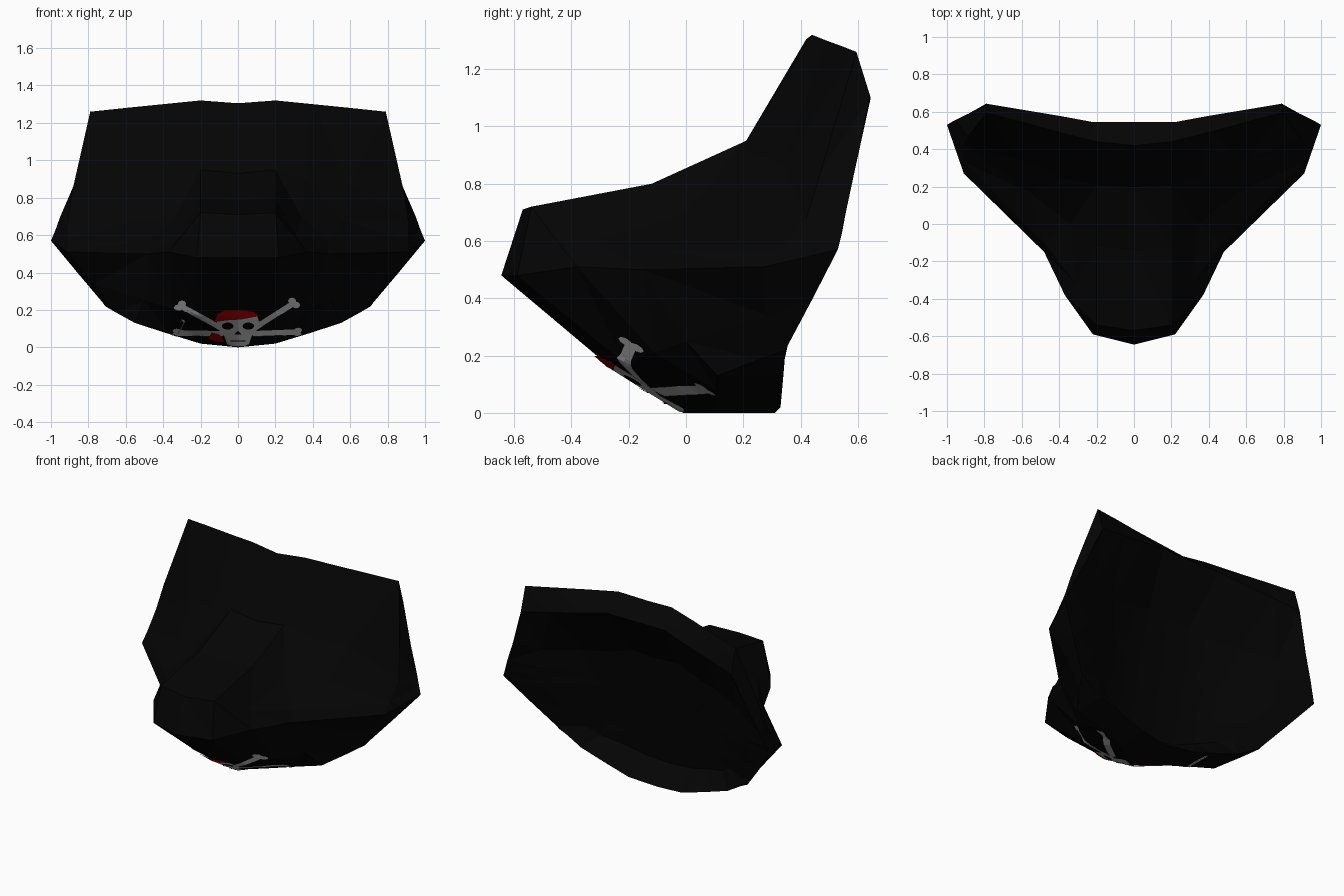
import bpy, bmesh, math
from mathutils import Vector
from mathutils.bvhtree import BVHTree

if "Cube" in bpy.data.objects:
    bpy.data.objects.remove(bpy.data.objects["Cube"])


def material(name, rgb):
    m = bpy.data.materials.new(name)
    m.diffuse_color = (*rgb, 1)
    m.use_nodes = True
    m.node_tree.nodes["Principled BSDF"].inputs["Base Color"].default_value = m.diffuse_color
    return m


BLACK = material("black cloth", (0.0013, 0.0013, 0.0013))
BONE = material("bone white", (0.6, 0.6, 0.6))
RED = material("red scarf", (0.42, 0.001, 0.002))


def make_object(name, bm, mat):
    me = bpy.data.meshes.new(name)
    bm.to_mesh(me)
    me.materials.append(mat)
    ob = bpy.data.objects.new(name, me)
    bpy.context.collection.objects.link(ob)
    return ob


# Half cross-sections from centre line to back rim, top to bottom
top_edge = [(0, .42, 1.305), (.2, .44, 1.32), (.4, .49, 1.30), (.6, .545, 1.28), (.79, .595, 1.26)]
brow = [(0, .2, .93), (.2, .21, .95), (.36, .24, .90), (.6, .34, .87), (.885, .47, .84)]
bridge = [(0, -.14, .785), (.2, -.12, .80), (.34, 0, .70), (.56, .17, .68), (.91, .42, .68)]
nose = [(0, -.57, .71), (.2, -.54, .72), (.31, -.32, .60), (.48, -.1, .57), (.91, .33, .57)]
ridge = [(0, -.645, .48), (.22, -.59, .48), (.37, -.38, .51), (.48, -.15, .50), (.91, .27, .51)]
chin = [(0, -.27, .165), (.2, -.21, .17), (.36, -.11, .21), (.5, .0, .25), (.77, .28, .34)]
under = [(0, -.01, 0), (.2, .11, .02), (.37, .11, .075), (.55, .11, .13), (.65, .25, .185)]
neck = [(0, .31, 0), (.2, .33, .02), (.38, .335, .075), (.55, .34, .13), (.65, .345, .19)]
rim = [(.785, .645, 1.10), (.885, .59, .85), (.95, .558, .70), (.975, .545, .63),
       (1, .53, .57), (.855, .44, .395), (.72, .355, .235), (.71, .35, .22)]
rows = [top_edge, brow, bridge, nose, ridge, chin, under, neck]
outer = [[Vector(p) for p in r] + [Vector(e)] for r, e in zip(rows, rim)]


def lining(i, j, p):
    """Matching point on the shallow hollow back."""
    if j == 5 or i == 7:
        return p.copy()
    if i == 0:
        t = max(0, (p.x - .2) / .6)
        return Vector((p.x * 1.1 if j < 2 else p.x, .545 + .1 * t, 1.21 - .11 * t))
    q = p.lerp(Vector((0, .45, .62)), .17)
    q.y = .3 + .2 * q.z + .11 * q.x ** 2 - .15 * max(0, 1 - (q.x / .8) ** 2)
    return q


inner = [[lining(i, j, p) for j, p in enumerate(r)] for i, r in enumerate(outer)]

# Mask shell: outer skin, lining and top edge, mirrored
bm = bmesh.new()


def quad(*pts):
    if len({tuple(p) for p in pts}) > 2:
        bm.faces.new([bm.verts.new(p) for p in pts])


for i in range(7):
    for j in range(5):
        quad(outer[i][j], outer[i + 1][j], outer[i + 1][j + 1], outer[i][j + 1])
        quad(inner[i][j], inner[i][j + 1], inner[i + 1][j + 1], inner[i + 1][j])
for j in range(5):
    quad(outer[0][j], outer[0][j + 1], inner[0][j + 1], inner[0][j])
dup = bmesh.ops.duplicate(bm, geom=bm.verts[:] + bm.faces[:])["geom"]
for v in dup:
    if isinstance(v, bmesh.types.BMVert):
        v.co.x = -v.co.x
bmesh.ops.reverse_faces(bm, faces=[f for f in dup if isinstance(f, bmesh.types.BMFace)])
bmesh.ops.remove_doubles(bm, verts=bm.verts, dist=0.001)
bmesh.ops.dissolve_degenerate(bm, edges=bm.edges, dist=0.0005)
bmesh.ops.triangulate(bm, faces=bm.faces)
bmesh.ops.recalc_face_normals(bm, faces=bm.faces)
make_object("mask_shell", bm, BLACK)
skin = BVHTree.FromBMesh(bm)


# Painted emblem: thin patches laid on the skin from the front
def on_skin(x, z, lift):
    p, n, _, _ = skin.ray_cast(Vector((x, -3, z)), Vector((0, 1, 0)))
    if p is None:
        p, n, _, _ = skin.find_nearest(Vector((x, -.1, z)))
    return p + Vector((0, -.7, -.7)) * lift


def patch(name, grids, mat, lift):
    b = bmesh.new()
    for g in grids:
        vs = [[b.verts.new(on_skin(x, z, lift)) for x, z in row] for row in g]
        for r, s in zip(vs, vs[1:]):
            for k in range(len(r) - 1):
                b.faces.new((r[k], r[k + 1], s[k + 1], s[k]))
    bmesh.ops.remove_doubles(b, verts=b.verts, dist=1e-5)
    b.normal_update()
    for f in b.faces:
        if f.normal.y > 0:
            f.normal_flip()
    make_object(name, b, mat)


def blob(outline, rings=6):
    cx = sum(p[0] for p in outline) / len(outline)
    cz = sum(p[1] for p in outline) / len(outline)
    pts = []
    for a, c in zip(outline, outline[1:] + outline[:1]):
        pts += [(a[0] + (c[0] - a[0]) * t / 3, a[1] + (c[1] - a[1]) * t / 3) for t in range(3)]
    pts.append(pts[0])
    return [[(cx + (x - cx) * k / rings, cz + (z - cz) * k / rings) for x, z in pts]
            for k in [.02] + list(range(1, rings + 1))]


def ellipse(cx, cz, rx, rz, n=10):
    return [(cx + rx * math.cos(2 * math.pi * k / n), cz + rz * math.sin(2 * math.pi * k / n)) for k in range(n)]


def strip(a, c, w, n=12):
    dx, dz = c[0] - a[0], c[1] - a[1]
    l = math.hypot(dx, dz)
    return [[(a[0] + dx * k / n - dz / l * w * s, a[1] + dz * k / n + dx / l * w * s)
             for s in (-1, 0, 1)] for k in range(n + 1)]


# Crossed bones with knobbed ends
bones = []
for a, c in [((-.08, .10), (-.31, .225)), ((.08, .10), (.30, .24)),
             ((-.08, .075), (-.33, .08)), ((.08, .075), (.32, .085))]:
    bones.append(strip(a, c, .015))
    flat = abs(c[1] - a[1]) < .05
    for s in (-1, 1):
        o = (.002 * s, .01 * s) if flat else (.011 * s, .011 * s * (-1 if c[0] > 0 else 1))
        bones.append(blob(ellipse(c[0] + o[0], c[1] + o[1], .022, .013 if flat else .018, 8), 3))
patch("crossed_bones", bones, BONE, .004)

# Skull face, scarf with side knot, and dark eye and nose holes
patch("skull_face", [blob([(-.115, .14), (-.1, .085), (-.075, .065), (-.06, .02), (-.03, .008), (.03, .008),
                           (.06, .02), (.075, .065), (.1, .085), (.115, .14), (.1, .185), (0, .19), (-.1, .17)])],
      BONE, .006)
patch("head_scarf", [blob([(-.13, .14), (-.06, .15), (.02, .155), (.11, .172), (.09, .195), (.03, .205),
                           (-.07, .205), (-.11, .185)]),
                     blob([(-.16, .05), (-.14, .085), (-.1, .075), (-.075, .05), (-.075, .03), (-.12, .035)])],
      RED, .008)
patch("skull_holes", [blob(ellipse(-.055, .12, .032, .019)), blob(ellipse(.055, .12, .032, .019)),
                      blob([(-.02, .075), (.02, .075), (0, .095)], 3),
                      strip((-.04, .04), (.04, .04), .003)], BLACK, .009)
